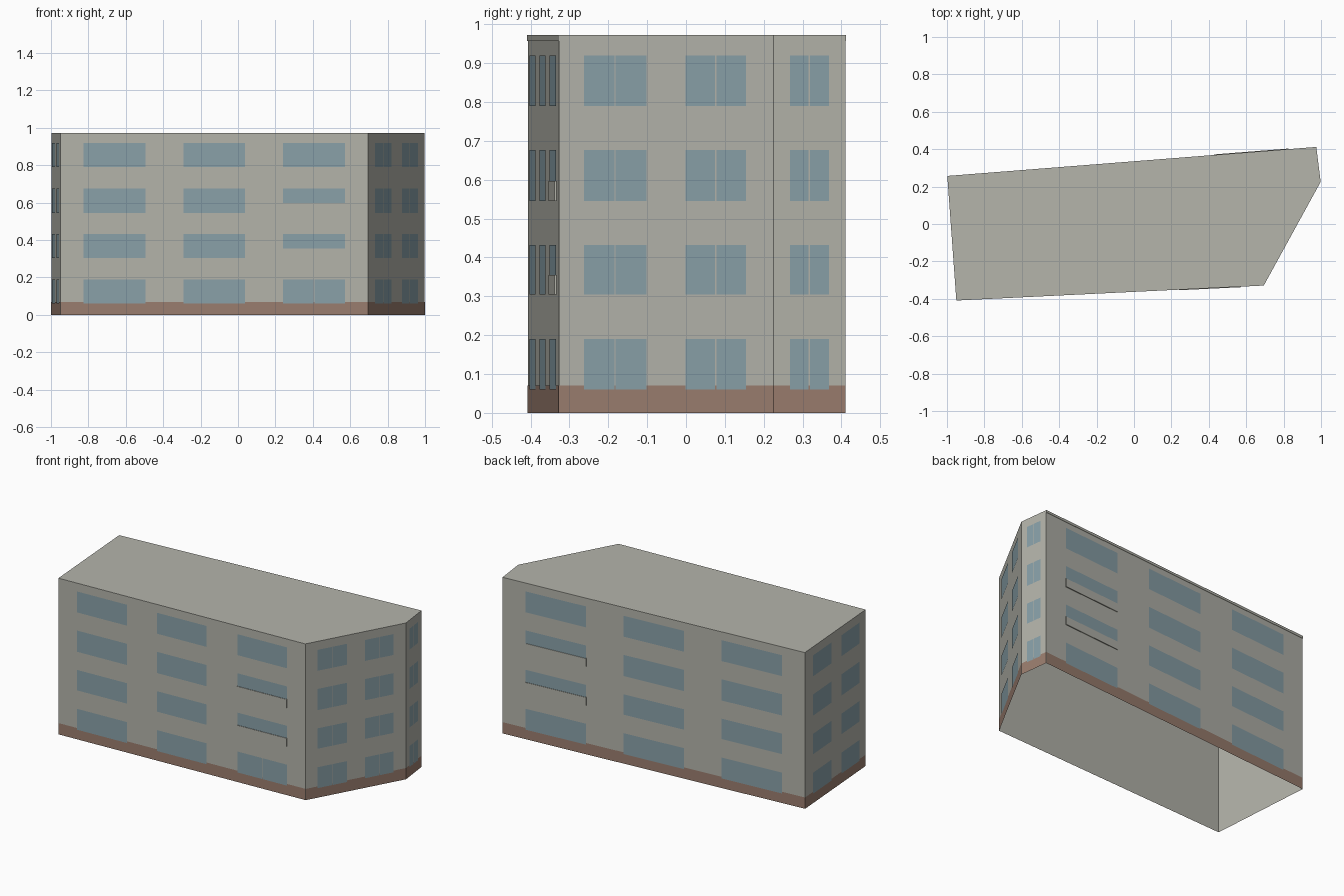
import bpy
import bmesh
from mathutils import Vector

cube = bpy.data.objects.get("Cube")
if cube:
    bpy.data.objects.remove(cube, do_unlink=True)


def material(name, rgb):
    m = bpy.data.materials.new(name)
    m.use_nodes = True
    m.diffuse_color = (*rgb, 1)
    m.node_tree.nodes["Principled BSDF"].inputs["Base Color"].default_value = (*rgb, 1)
    return m


wall_grey = material("wall grey", (0.46, 0.46, 0.41))
glass_blue = material("glass blue", (0.255, 0.36, 0.40))
base_brown = material("base brown", (0.33, 0.21, 0.16))

HEIGHT = 0.972
BASE_TOP = 0.07
GAP = 0.004  # strip between two panes
FLOORS = [(0.06, 0.19), (0.305, 0.432), (0.545, 0.677), (0.79, 0.92)]
SILLS = {1: 0.355, 2: 0.597}  # parapet tops on the middle floors

# Footprint corners, counter-clockwise from the front right of the plan
CORNERS = [Vector(c) for c in [(-0.95, -0.407), (0.695, -0.327), (0.998, 0.225),
                               (0.975, 0.41), (-0.998, 0.255)]]
LONG = [(0.076, 0.277), (0.4, 0.6), (0.724, 0.925)]
# Wall name, window spans along the wall, columns with parapets, split panes
WALLS = [("front", LONG, [2], False),
         ("corner", [(0.118, 0.409), (0.591, 0.873)], [], True),
         ("side", [(0.227, 0.77)], [], True),
         ("back", LONG, [0], False),
         ("end", [(0.13, 0.43), (0.6, 0.9)], [], False)]


def finish(bm, name, mat):
    mesh = bpy.data.meshes.new(name)
    bm.to_mesh(mesh)
    bm.free()
    mesh.materials.append(mat)
    bpy.context.collection.objects.link(bpy.data.objects.new(name, mesh))


def plate(bm, p, q, span, z, offset, sides=False):
    """Rectangle just outside the wall p-q, with returns to the wall if asked."""
    along = q - p
    out = Vector((along.y, -along.x)).normalized()

    def ring(d):
        pts = [(span[0], z[0]), (span[1], z[0]), (span[1], z[1]), (span[0], z[1])]
        return [bm.verts.new((*(p + along * t + out * d), h)) for t, h in pts]

    outer = ring(offset)
    bm.faces.new(outer)
    if sides:
        inner = ring(0)
        for i in range(4):
            j = (i + 1) % 4
            bm.faces.new((inner[i], inner[j], outer[j], outer[i]))


# Shell: walls and flat roof, open underneath
bm = bmesh.new()
low = [bm.verts.new((*c, 0)) for c in CORNERS]
high = [bm.verts.new((*c, HEIGHT)) for c in CORNERS]
for i in range(len(CORNERS)):
    j = (i + 1) % len(CORNERS)
    bm.faces.new((low[i], low[j], high[j], high[i]))
bm.faces.new(high)
finish(bm, "building_shell", wall_grey)

# Base band, windows and parapets on each wall
for i, (name, spans, parapets, split) in enumerate(WALLS):
    p, q = CORNERS[i], CORNERS[(i + 1) % len(CORNERS)]
    bm = bmesh.new()
    plate(bm, p, q, (0, 1), (0, BASE_TOP), 0.001)
    finish(bm, name + "_base_band", base_brown)

    glass = bmesh.new()
    panels = bmesh.new()
    for col, (a, b) in enumerate(spans):
        for row, z in enumerate(FLOORS):
            door = name == "front" and col == 2 and row == 0
            if split or door:
                mid, half = (a + b) / 2, GAP / 2 / (q - p).length
                plate(glass, p, q, (a, mid - half), z, 0.002)
                plate(glass, p, q, (mid + half, b), z, 0.002)
            else:
                plate(glass, p, q, (a, b), z, 0.002)
            if col in parapets and row in SILLS:
                plate(panels, p, q, (a, b), (z[0], SILLS[row]), 0.005, True)
    finish(glass, name + "_windows", glass_blue)
    if parapets:
        # Slim cornice along the roof edge of the long walls
        plate(panels, p, q, (0, 1), (0.957, HEIGHT), 0.002, True)
        finish(panels, name + "_parapets_and_cornice", wall_grey)
    else:
        panels.free()
